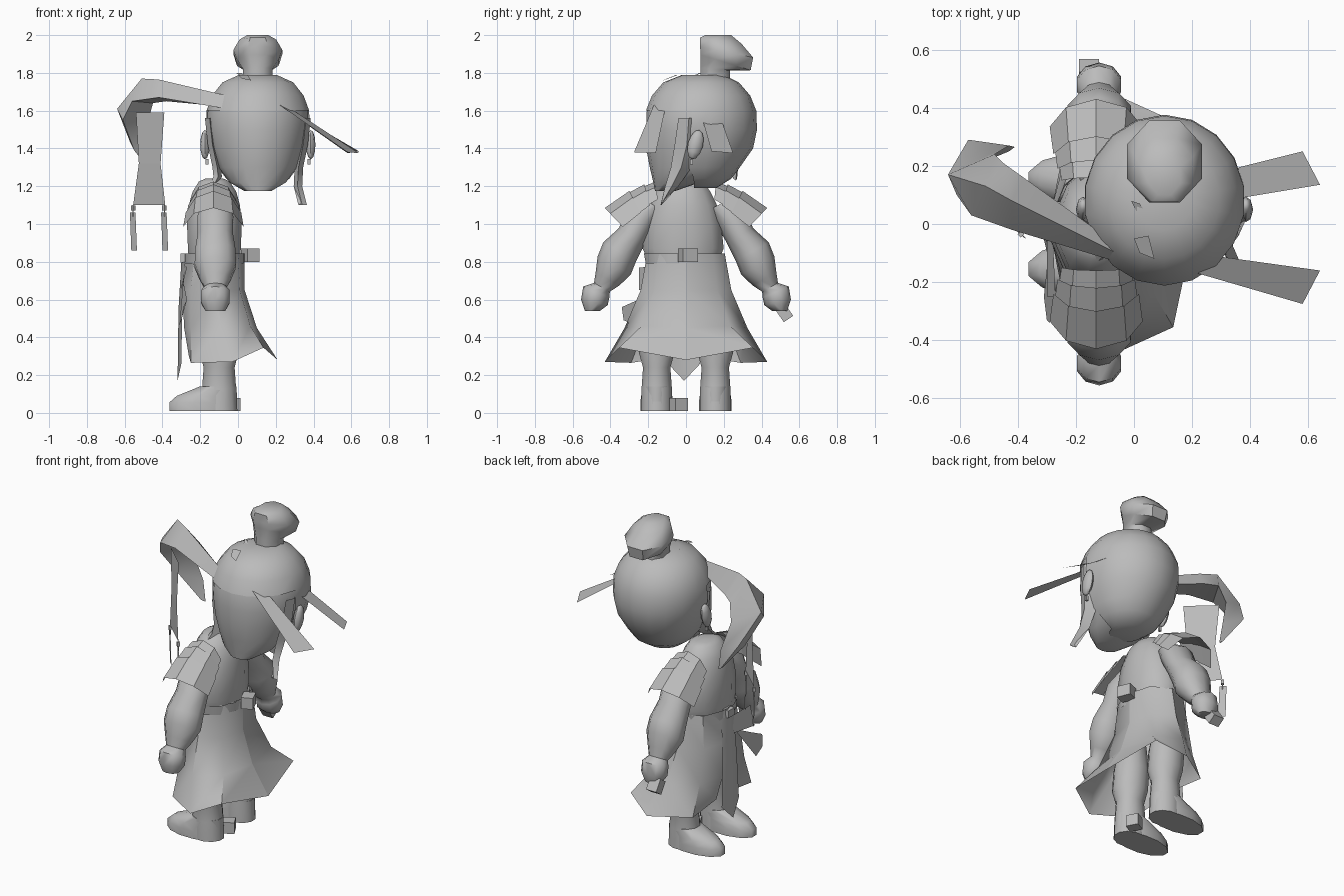
import bpy, bmesh, math
from mathutils import Vector, Matrix

if "Cube" in bpy.data.objects:
    bpy.data.objects.remove(bpy.data.objects["Cube"])

grey = bpy.data.materials.new("plain grey")
grey.diffuse_color = (0.5, 0.5, 0.5, 1)
grey.use_nodes = True
grey.node_tree.nodes["Principled BSDF"].inputs["Base Color"].default_value = grey.diffuse_color


def build(name, bm, smooth=True, angle=50):
    bmesh.ops.remove_doubles(bm, verts=bm.verts[:], dist=0.0005)
    bmesh.ops.recalc_face_normals(bm, faces=bm.faces[:])
    me = bpy.data.meshes.new(name)
    bm.to_mesh(me)
    bm.free()
    ob = bpy.data.objects.new(name, me)
    bpy.context.collection.objects.link(ob)
    me.materials.append(grey)
    if smooth:
        bpy.ops.object.select_all(action='DESELECT')
        ob.select_set(True)
        bpy.context.view_layer.objects.active = ob
        bpy.ops.object.shade_smooth_by_angle(angle=math.radians(angle))
    return ob


def grid(name, rows, closed=False, caps=False, smooth=True, side=1):
    """Skin rows of points; side=-1 mirrors them across y."""
    bm = bmesh.new()
    vs = [[bm.verts.new((p[0], p[1] * side, p[2])) for p in r] for r in rows]
    n = len(rows[0])
    for a, b in zip(vs, vs[1:]):
        for i in range(n if closed else n - 1):
            j = (i + 1) % n
            bm.faces.new((a[i], a[j], b[j], b[i]))
    if caps:
        bm.faces.new(vs[0])
        bm.faces.new(vs[-1])
    return build(name, bm, smooth)


def ring(x, y, z, rx, ry, n=12, tilt=0):
    """Ellipse around a point, tilted about the x axis."""
    pts = []
    for i in range(n):
        a = 2 * math.pi * (i + 0.5) / n
        pts.append(Vector((x, y, z)) + Matrix.Rotation(tilt, 3, 'X') @
                   Vector((rx * math.cos(a), ry * math.sin(a), 0)))
    return pts


def box(name, centre, size, rot=0, axis='X'):
    bm = bmesh.new()
    bmesh.ops.create_cube(bm, size=1)
    bmesh.ops.scale(bm, vec=size, verts=bm.verts)
    bmesh.ops.rotate(bm, matrix=Matrix.Rotation(rot, 3, axis), verts=bm.verts)
    bmesh.ops.translate(bm, vec=centre, verts=bm.verts)
    return build(name, bm, False)


def plate(name, *pts):
    bm = bmesh.new()
    bm.faces.new([bm.verts.new(p) for p in pts])
    return build(name, bm, False)


# Head and hair shell: z, centre y, radius x, radius y
HX = 0.105
head = [(1.175, -.11, .075, .055), (1.22, -.05, .155, .125), (1.3, .03, .215, .225),
        (1.4, .07, .256, .285), (1.5, .08, .278, .296), (1.6, .08, .276, .292),
        (1.68, .08, .246, .26), (1.75, .08, .19, .2), (1.79, .09, .1, .11)]
grid("face", [ring(HX, y, z, a * .975, b * .985, 18) for z, y, a, b in head[:7]], True, True)
hair_rings = [(1.19, .06, .1, .1), (1.24, .07, .17, .17)] + head[2:]
hair = grid("hair", [ring(HX, max(y, .06), z, a, b, 18) for z, y, a, b in hair_rings], True, True)
bm = bmesh.new()
bm.from_mesh(hair.data)
low = [f for f in bm.faces if f.calc_center_median().y < 0.04 and f.calc_center_median().z < 1.56]
bmesh.ops.delete(bm, geom=low, context='FACES')
bm.to_mesh(hair.data)
bm.free()

# Bun with a narrow base, sagging to the back
bun = [(1.77, .155, .085, .085, 0), (1.82, .155, .085, .085, -.1), (1.855, .21, .12, .15, -.3),
       (1.91, .215, .14, .155, -.2), (1.97, .185, .105, .12, -.15), (2.0, .17, .06, .075, 0)]
grid("hair_bun", [ring(HX, y, z, a, b, 8, t) for z, y, a, b, t in bun], True, True)

# Ears, side locks and earrings
for s, label in ((1, "right"), (-1, "left")):
    def mx(x):
        return HX + s * x
    bm = bmesh.new()
    bmesh.ops.create_uvsphere(bm, u_segments=8, v_segments=6, radius=1)
    bmesh.ops.scale(bm, vec=(.025, .04, .08), verts=bm.verts)
    bmesh.ops.rotate(bm, matrix=Matrix.Rotation(-.25, 3, 'X'), verts=bm.verts)
    bmesh.ops.translate(bm, vec=(mx(.28), .05, 1.42), verts=bm.verts)
    build(label + "_ear", bm)
    box(label + "_earring", (mx(.27), .03, 1.33), (.015, .015, .03))
    drop = 0 if s > 0 else .1
    lock = [(1.56, -.04, .07, .255), (1.42, -.06, .07, .24), (1.3, -.08, .03, .215),
            (1.2 + drop / 2, -.11, -.04, .21), (1.1 + drop, -.135, -.13, .235)]
    grid(label + "_side_lock", [[(mx(x), a, z), (mx(x + .025), (a + b) / 2, z),
                                 (mx(x - .02), b, z)] for z, a, b, x in lock], True)

# Hair ornaments and the two stiff ribbons
plate("hairpin_front", (.0, -.05, 1.79), (.05, -.04, 1.79), (.07, -.12, 1.76), (.02, -.1, 1.77))
plate("hairpin_back", (-.01, .08, 1.8), (.02, .07, 1.8), (.05, .02, 1.77), (.02, .02, 1.78))
plate("ribbon_front", (.22, -.17, 1.63), (.28, -.11, 1.61), (.64, -.16, 1.375), (.58, -.275, 1.38))
plate("ribbon_back", (.34, .085, 1.56), (.36, .195, 1.53), (.58, .25, 1.375), (.64, .135, 1.385))

# Long bent tail of hair
tail = [[(-.06, -.13, 1.61), (-.06, -.1, 1.68), (-.06, -.07, 1.62)],
        [(-.42, -.02, 1.67), (-.42, .08, 1.765), (-.38, .16, 1.65)],
        [(-.56, .03, 1.65), (-.51, .13, 1.77), (-.45, .21, 1.64)],
        [(-.61, .1, 1.55), (-.64, .17, 1.61), (-.48, .24, 1.53)],
        [(-.55, .2, 1.39), (-.57, .29, 1.43), (-.43, .27, 1.36)],
        [(-.43, .25, 1.24), (-.43, .27, 1.24), (-.41, .265, 1.23)]]
grid("hair_tail", tail, True, True)

# Hanging banner with two tassels
grid("banner", [[(xa, ya, z), (xb, yb, z)] for xa, ya, xb, yb, z in
     ((-.54, .11, -.39, -.03, 1.59), (-.525, .09, -.41, -.02, 1.32),
      (-.555, .12, -.385, -.04, 1.1))], smooth=False)
for x, y in ((-.555, .12), (-.39, -.035)):
    box("tassel_knot", (x, y, 1.085), (.016, .016, .025), .78, 'Z')
    box("tassel_cord", (x, y, 1.07), (.006, .006, .06))
    plate("tassel", (x - .017, y + .015, 1.06), (x + .012, y - .012, 1.06),
          (x + .02, y - .015, .86), (x - .01, y + .015, .86))

# Torso with short neck, and belt
BX, BY = -.125, -.015
torso = [(.8, .14, .19), (.87, .145, .222), (1.0, .15, .208), (1.1, .14, .185),
         (1.17, .12, .15), (1.225, .085, .11), (1.24, .05, .07)]
grid("torso", [ring(BX, BY, z, a, b) for z, a, b in torso], True, True)
grid("belt", [ring(BX, BY, z, a, b) for z, a, b in ((.79, .16, .205), (.845, .16, .215))], True)
box("belt_clasp", (-.285, BY, .82), (.04, .06, .045))
box("belt_block", (.065, .01, .835), (.07, .085, .07), .4, 'Z')
box("foot_block", (-.035, -.04, .045), (.07, .075, .07), .5, 'Z')
box("hand_block", (-.155, .52, .53), (.07, .06, .08), .6)

# Open coat skirt, arms, pads and legs, mirrored across y
for s, label in ((1, "left"), (-1, "right")):
    skirt = [[(.035, 0, .845), (.0, .14, .845), (-.11, .205, .845), (-.23, .16, .845), (-.29, .0, .845)],
             [(.035, 0, .65), (.01, .165, .65), (-.11, .24, .65), (-.25, .18, .65), (-.295, .01, .65)],
             [(.1, 0, .45), (.065, .235, .46), (-.09, .325, .45), (-.25, .22, .45), (-.285, .04, .45)],
             [(.21, 0, .28), (.135, .355, .345), (-.03, .43, .27), (-.25, .29, .265), (-.26, .07, .3)]]
    grid(label + "_skirt", skirt, side=s)
    # Puffed sleeve and fist: y, z, radius x, radius y, tilt
    arm = [(.17, 1.1, .07, .06, .5), (.24, 1.03, .1, .085, .5), (.285, .94, .098, .08, .5),
           (.35, .855, .112, .1, .5), (.38, .78, .115, .1, .5), (.415, .71, .085, .072, .5),
           (.445, .665, .06, .048, .5), (.475, .64, .08, .075, .4), (.485, .585, .08, .072, .2),
           (.495, .54, .055, .04, 0)]
    grid(label + "_arm", [ring(-.12, y, z, a, b, 10, t) for y, z, a, b, t in arm], True, True, side=s)
    # Three overlapping shoulder plates: apex top/bottom, then end top/bottom, as y and z
    pads = [(.16, 1.225, .27, 1.18, .15, 1.13, .22, 1.09),
            (.22, 1.21, .35, 1.14, .19, 1.1, .28, 1.035),
            (.3, 1.175, .43, 1.085, .24, 1.06, .335, .985)]
    for k, (ay, az, by, bz, cy, cz, dy, dz) in enumerate(pads):
        w = .13 + .015 * k
        rows = []
        for t, f in ((-1, 1), (-.65, .3), (0, 0), (.65, .3), (1, 1)):
            x = t * w
            rows.append([(-.13 + x * .92, ay + (cy - ay) * f, az + (cz - az) * f),
                         (-.13 + x, by + (dy - by) * f, bz + (dz - bz) * f)])
        grid(label + "_shoulder_plate", rows, smooth=False, side=s)
    # Leg, then boot with a long toe: z, centre x, radius x, radius y
    leg = [(.62, -.12, .08, .075), (.45, -.11, .105, .1), (.32, -.1, .105, .098),
           (.24, -.1, .085, .075), (.13, -.1, .093, .083), (.01, -.1, .1, .085)]
    grid(label + "_leg", [ring(x, .155, z, a, b) for z, x, a, b in leg], True, True, side=s)
    boot = [(.01, -.185, .185, .09), (.055, -.185, .185, .09),
            (.09, -.165, .165, .085), (.14, -.105, .1, .082)]
    grid(label + "_boot", [ring(x, .155, z, a, b) for z, x, a, b in boot], True, True, side=s)

# Front sash with a pointed end, and loose bow flaps
grid("sash", [[(x, -.01 - w, z), (x - .02, -.01, z - d), (x, -.01 + w, z)] for x, w, z, d in
     ((-.28, .06, .8, 0), (-.295, .07, .55, 0), (-.3, .085, .26, .09))])
plate("bow_flap_upper", (-.28, -.03, .78), (-.27, -.25, .77), (-.3, -.25, .65), (-.3, -.05, .68))
plate("bow_flap_lower", (-.29, -.06, .7), (-.27, -.25, .6), (-.29, -.34, .56),
      (-.3, -.33, .49), (-.31, -.25, .46))
